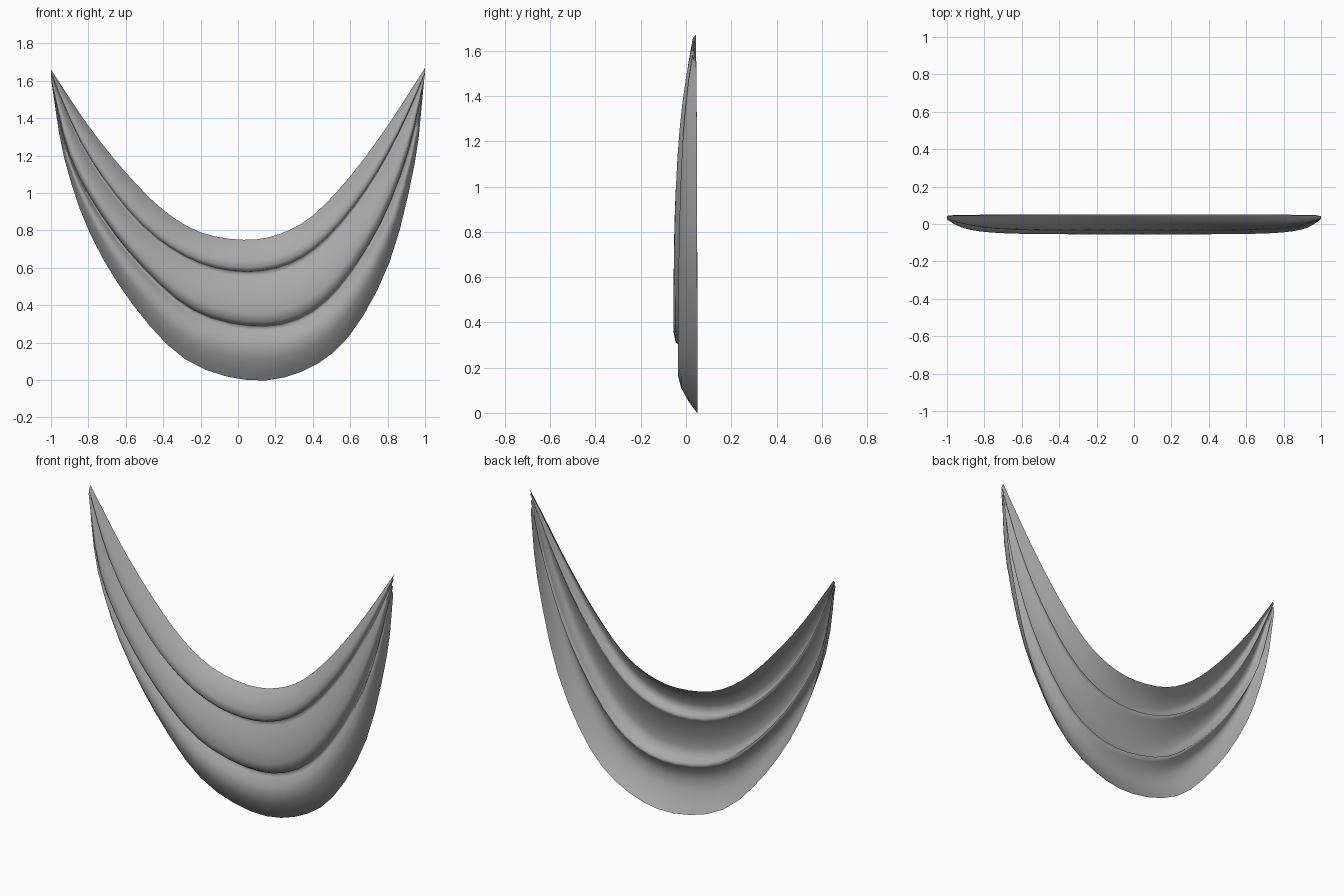
import bpy, bmesh
from mathutils import Vector

cube = bpy.data.objects.get("Cube")
if cube:
    bpy.data.objects.remove(cube, do_unlink=True)

STEPS = 3

# Guide lines across the cloth (x, z): top hem, two creases, bottom hem
top_hem = [(-1, 1.66), (-.8, 1.36), (-.6, 1.11), (-.4, .91), (-.2, .79), (.03, .75),
           (.22, .78), (.4, .88), (.6, 1.09), (.8, 1.36), (1, 1.67)]
upper_crease = [(-1, 1.64), (-.84, 1.27), (-.65, .98), (-.44, .76), (-.2, .62), (.05, .575),
                (.28, .62), (.48, .76), (.69, 1.02), (.86, 1.32), (1, 1.64)]
lower_crease = [(-1, 1.61), (-.9, 1.2), (-.73, .88), (-.5, .59), (-.24, .37), (.06, .285),
                (.32, .32), (.54, .49), (.76, .83), (.91, 1.22), (.995, 1.6)]
bottom_hem = [(-.995, 1.58), (-.93, 1.19), (-.79, .78), (-.56, .4), (-.28, .11), (.05, 0),
              (.34, .045), (.59, .23), (.81, .63), (.945, 1.16), (.99, 1.55)]

# Depth of each fold, from its upper line to the next: (fraction, y)
folds = [
    (top_hem, upper_crease,
     [(0, .045), (.17, .015), (.4, -.012), (.65, -.03), (.85, -.036), (.97, -.018)]),
    (upper_crease, lower_crease,
     [(0, .012), (.08, 0), (.25, -.022), (.5, -.044), (.75, -.055), (.9, -.046), (.98, -.015)]),
    (lower_crease, bottom_hem,
     [(0, .015), (.08, 0), (.22, -.025), (.4, -.036), (.6, -.022), (.82, .012), (1, .05)]),
]


def smooth_line(points):
    """Catmull-Rom curve through the points."""
    pts = [Vector(p) for p in points]
    pts = [2 * pts[0] - pts[1]] + pts + [2 * pts[-1] - pts[-2]]
    line = []
    for a, b, c, d in zip(pts, pts[1:], pts[2:], pts[3:]):
        for k in range(STEPS):
            t = k / STEPS
            line.append(b + (c - a) * t / 2 + (2 * a - 5 * b + 4 * c - d) * t**2 / 2
                        + (3 * b - a - 3 * c + d) * t**3 / 2)
    return line + [pts[-2]]


# Draped cloth sheet
bm = bmesh.new()
rows = []
for upper, lower, section in folds:
    upper_line, lower_line = smooth_line(upper), smooth_line(lower)
    for fraction, depth in section:
        row = []
        for i, (p, q) in enumerate(zip(upper_line, lower_line)):
            xz = p.lerp(q, fraction)
            u = abs(2 * i / (len(upper_line) - 1) - 1)
            gather = u**5          # folds flatten and draw back at the pinned ends
            y = depth * (1 - .8 * gather) + .035 * gather
            row.append(bm.verts.new((xz.x, y, xz.y)))
        rows.append(row)
for a, b in zip(rows, rows[1:]):
    for i in range(len(a) - 1):
        bm.faces.new((a[i], b[i], b[i + 1], a[i + 1])).smooth = True

mesh = bpy.data.meshes.new("draped_cloth")
bm.to_mesh(mesh)
bm.free()
cloth = bpy.data.objects.new("draped_cloth", mesh)
bpy.context.collection.objects.link(cloth)

# Grey fabric
grey = bpy.data.materials.new("grey_fabric")
grey.use_nodes = True
colour = (.4, .4, .4, 1)
grey.diffuse_color = colour
grey.node_tree.nodes["Principled BSDF"].inputs["Base Color"].default_value = colour
mesh.materials.append(grey)
